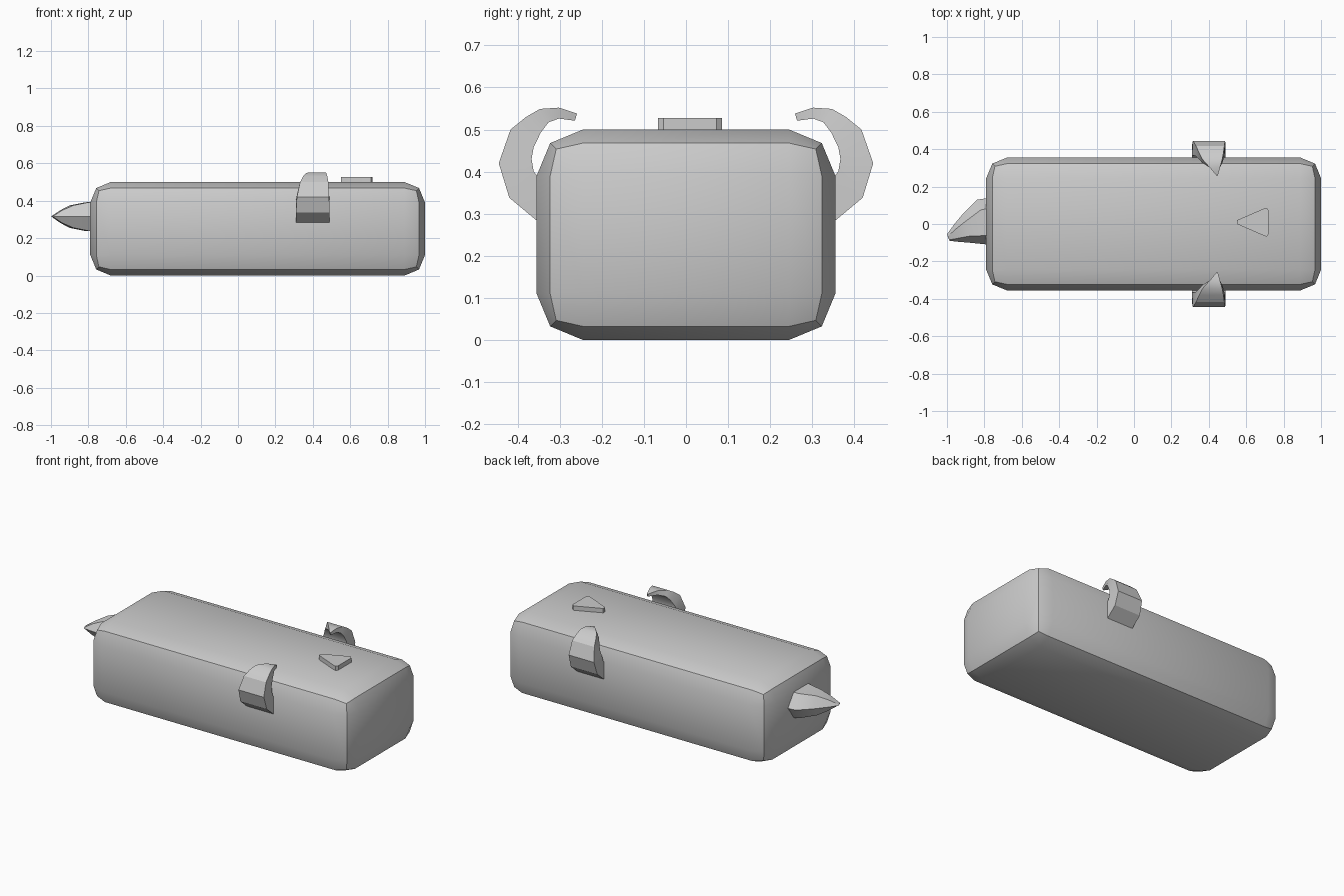
import bpy, bmesh, math

if "Cube" in bpy.data.objects:
    bpy.data.objects.remove(bpy.data.objects["Cube"])


def finish(ob):
    """Select one object and shade it with sharp creases kept."""
    bpy.ops.object.select_all(action='DESELECT')
    ob.select_set(True)
    bpy.context.view_layer.objects.active = ob
    bpy.ops.object.shade_smooth_by_angle(angle=math.radians(30))


def loft(name, rings):
    """Skin a list of equal-length closed sections and cap both ends."""
    bm = bmesh.new()
    loops = [[bm.verts.new(p) for p in r] for r in rings]
    n = len(loops[0])
    for a, b in zip(loops, loops[1:]):
        for i in range(n):
            j = (i + 1) % n
            bm.faces.new((a[i], a[j], b[j], b[i]))
    bm.faces.new(loops[0])
    bm.faces.new(loops[-1])
    bmesh.ops.remove_doubles(bm, verts=bm.verts, dist=0.0005)
    bmesh.ops.recalc_face_normals(bm, faces=bm.faces)
    me = bpy.data.meshes.new(name)
    bm.to_mesh(me)
    bm.free()
    ob = bpy.data.objects.new(name, me)
    bpy.context.collection.objects.link(ob)
    finish(ob)
    return ob


# Body: long box with two-step rounded edges
bpy.ops.mesh.primitive_cube_add(size=1, location=(0.105, 0, 0.25))
body = bpy.context.object
body.name = "body"
body.scale = (1.79, 0.71, 0.5)
bpy.ops.object.transform_apply(location=False, rotation=False, scale=True)
bev = body.modifiers.new("rounded_edges", 'BEVEL')
bev.width = 0.11
bev.segments = 2
bpy.ops.object.modifier_apply(modifier=bev.name)
finish(body)

# Curled side horns: outer (y, z), inner (y, z), x range of each section
horn = [
    ((0.335, 0.267), (0.335, 0.37), (0.31, 0.49)),
    ((0.420, 0.338), (0.362, 0.40), (0.31, 0.49)),
    ((0.445, 0.420), (0.367, 0.43), (0.315, 0.487)),
    ((0.417, 0.500), (0.362, 0.458), (0.332, 0.483)),
    ((0.380, 0.530), (0.345, 0.493), (0.348, 0.478)),
    ((0.347, 0.549), (0.327, 0.517), (0.365, 0.472)),
    ((0.302, 0.552), (0.302, 0.526), (0.405, 0.46)),
    ((0.259, 0.538), (0.264, 0.521), (0.441, 0.448)),
]
for side, name in ((1, "horn_back"), (-1, "horn_front")):
    loft(name, [[(x0, side * o[0], o[1]), (x1, side * o[0], o[1]),
                 (x1, side * i[0], i[1]), (x0, side * i[0], i[1])]
                for o, i, (x0, x1) in horn])

# Tail spike: hexagonal sections bending toward the front
# x and y of the near side, near ridge, far ridge, far side; half height
tail = [
    ((-0.77, -0.110), (-0.77, -0.062), (-0.77, 0.085), (-0.77, 0.140), 0.080),
    ((-0.80, -0.108), (-0.80, -0.062), (-0.82, 0.075), (-0.84, 0.130), 0.076),
    ((-0.88, -0.100), (-0.88, -0.065), (-0.90, 0.015), (-0.91, 0.060), 0.060),
    ((-0.94, -0.095), (-0.94, -0.076), (-0.95, -0.025), (-0.96, 0.000), 0.034),
    ((-0.985, -0.090), (-0.988, -0.085), (-0.995, -0.065), (-1.0, -0.055), 0.002),
]
zc = 0.315
loft("tail", [[(*a, zc), (*b, zc + h), (*c, zc + h),
               (*d, zc), (*c, zc - h), (*b, zc - h)]
              for a, b, c, d, h in tail])

# Nose: small triangular plate with clipped corners
plate = [(0.55, 0.02), (0.70, 0.085), (0.71, 0.085), (0.72, 0.073),
         (0.72, -0.053), (0.71, -0.067), (0.70, -0.065), (0.55, 0.0)]
loft("nose", [[(x, y, z) for x, y in plate] for z in (0.49, 0.527)])
